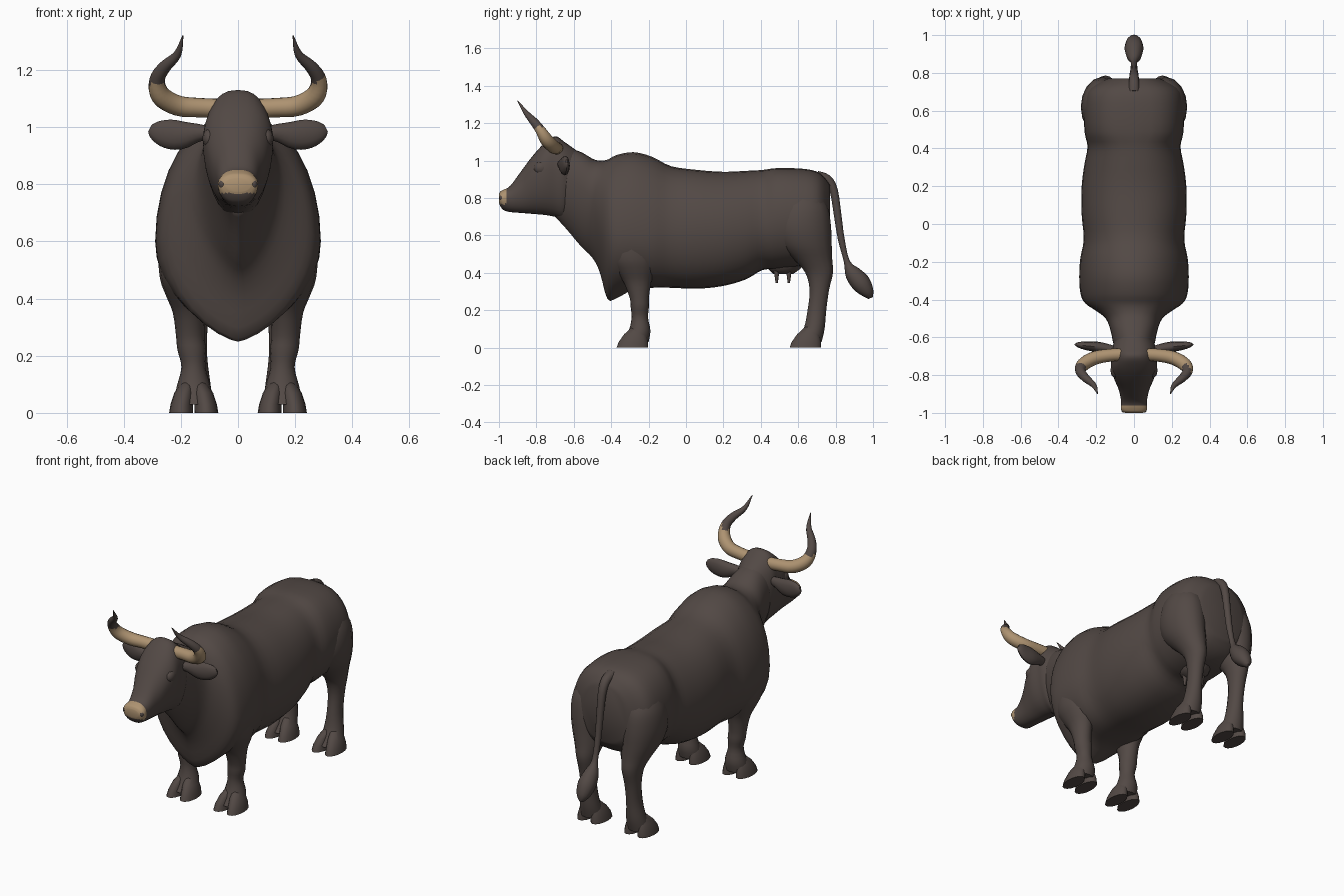
import bpy, bmesh, math
from mathutils import Vector


def material(name, rgb):
    m = bpy.data.materials.new(name)
    m.diffuse_color = (*rgb, 1)
    return m


HIDE = material("dark brown hide", (0.085, 0.066, 0.059))
TAN = material("tan horn", (0.42, 0.29, 0.165))


def spline(rows, steps):
    """Catmull-Rom interpolation of rows of numbers."""
    out = []
    for i in range(len(rows) - 1):
        a, b, c, d = (rows[min(max(i + k, 0), len(rows) - 1)] for k in (-1, 0, 1, 2))
        for j in range(steps):
            t = j / steps
            out.append([0.5 * (2 * q + (r - p) * t + (2 * p - 5 * q + 4 * r - s) * t * t
                               + (3 * q - p - 3 * r + s) * t ** 3)
                        for p, q, r, s in zip(a, b, c, d)])
    return out + [list(rows[-1])]


def skin(name, rings, side=1, tan_rule=None):
    """Skin a list of point rings, with capped ends."""
    bm = bmesh.new()
    loops = [[bm.verts.new((p[0] * side, p[1], p[2])) for p in r] for r in rings]
    n = len(loops[0])
    for a, b in zip(loops, loops[1:]):
        for i in range(n):
            bm.faces.new((a[i], a[(i + 1) % n], b[(i + 1) % n], b[i]))
    bm.faces.new(loops[0])
    bm.faces.new(loops[-1])
    bmesh.ops.recalc_face_normals(bm, faces=bm.faces)
    for f in bm.faces:
        f.smooth = True
        if tan_rule and tan_rule(f.calc_center_median()):
            f.material_index = 1
    me = bpy.data.meshes.new(name)
    bm.to_mesh(me)
    bm.free()
    me.materials.append(HIDE)
    me.materials.append(TAN)
    ob = bpy.data.objects.new(name, me)
    bpy.context.collection.objects.link(ob)
    bpy.context.view_layer.objects.active = ob
    ob.select_set(True)
    bpy.ops.object.shade_smooth_by_angle(angle=math.radians(50))
    ob.select_set(False)
    return ob


def cross(y, top, bot, mid, w, low, high=.8, n=32):
    """Upright cross-section; low and high set how pointed it is below and above."""
    pts = []
    for i in range(n):
        a = 2 * math.pi * i / n
        c, s = math.cos(a), math.sin(a)
        x = math.copysign(abs(c) ** (high if s > 0 else low), c) * w
        pts.append((x, y, mid + s * ((top - mid) if s > 0 else (mid - bot))))
    return pts


def level(z, x, y, rx, ry, n=16):
    """Horizontal elliptical section."""
    return [(x + rx * math.cos(2 * math.pi * i / n), y + ry * math.sin(2 * math.pi * i / n), z)
            for i in range(n)]


def tube(rows, up, n=12):
    """Sections across a path of (x, y, z, width, height)."""
    rings = []
    P = [Vector(r[:3]) for r in rows]
    for i, r in enumerate(rows):
        t = (P[min(i + 1, len(P) - 1)] - P[max(i - 1, 0)]).normalized()
        u = t.cross(Vector(up)).normalized()
        v = u.cross(t)
        rings.append([P[i] + u * r[3] * math.cos(2 * math.pi * k / n)
                      + v * r[4] * math.sin(2 * math.pi * k / n) for k in range(n)])
    return rings


# body with neck and brisket: y, top, bottom, widest height, half width, lower, upper shape
body = [(-.70, 1.08, .70, .93, .09, 1, .8), (-.64, 1.07, .635, .90, .108, 1.5, .8),
        (-.56, 1.045, .54, .86, .125, 1.5, .8), (-.50, 1.01, .48, .79, .15, 1.4, .85),
        (-.46, 1.00, .40, .70, .20, 1.35, .9), (-.42, 1.005, .26, .63, .258, 1.4, .95),
        (-.37, 1.03, .265, .60, .283, 1.35, .95), (-.28, 1.045, .31, .60, .29, 1, .95),
        (-.18, 1.02, .32, .60, .284, .8, .95), (-.08, .97, .32, .62, .266, .8, .9),
        (.06, .95, .315, .63, .278, .8, .88), (.20, .94, .33, .63, .277, .8, .88),
        (.32, .945, .365, .64, .262, .8, .88), (.41, .95, .415, .66, .246, .8, .82),
        (.49, .96, .42, .69, .262, .8, .66), (.64, .955, .44, .70, .264, .8, .68),
        (.72, .93, .48, .70, .235, .8, .72), (.77, .87, .54, .70, .14, .8, .8)]
skin("body", [cross(*r) for r in spline(body, 3)])

# head with tan nose
head = [(-.58, 1.05, .74, .93, .08, 1), (-.65, 1.10, .69, .95, .115, .9),
        (-.70, 1.13, .70, .95, .118, .9), (-.76, 1.09, .71, .95, .122, .9),
        (-.82, 1.025, .715, .91, .105, .9), (-.88, .945, .72, .84, .08, .8),
        (-.94, .865, .725, .80, .068, .8), (-.975, .845, .735, .80, .07, .8),
        (-.992, .835, .755, .80, .062, .8), (-1.0, .82, .775, .80, .045, .8)]
skin("head", [cross(*r) for r in spline(head, 4)],
     tan_rule=lambda c: c.y < -.962 and c.z > .768)

# legs: z, x, y, half width, half depth
front = [(.76, .18, -.30, .05, .06), (.66, .18, -.30, .08, .10), (.56, .18, -.295, .098, .13),
         (.47, .178, -.285, .095, .13), (.41, .175, -.272, .077, .105), (.35, .17, -.26, .058, .074),
         (.27, .167, -.25, .05, .052), (.22, .162, -.247, .05, .049), (.16, .156, -.247, .042, .044),
         (.09, .155, -.248, .06, .058), (.03, .155, -.27, .07, .07)]
hind = [(.86, .15, .62, .06, .07), (.76, .168, .625, .10, .13), (.65, .17, .62, .112, .155),
        (.55, .165, .637, .10, .142), (.47, .155, .68, .076, .102), (.40, .15, .712, .056, .074),
        (.31, .15, .713, .044, .052), (.20, .15, .70, .042, .05), (.10, .152, .685, .056, .056),
        (.03, .155, .655, .068, .07)]
for side, tag in ((1, "left"), (-1, "right")):
    for part, rows in (("front", front), ("hind", hind)):
        skin(f"{part}_leg_{tag}", [level(*r) for r in spline(rows, 3)], side)
        # cloven hoof halves
        y = rows[-1][2]
        for k, toe in ((-1, "inner"), (1, "outer")):
            x = .155 + .044 * k
            skin(f"{part}_{toe}_hoof_{tag}",
                 [level(.11, x - .024 * k, y + .015, .022, .035),
                  level(.07, x - .010 * k, y - .002, .034, .06),
                  level(.03, x - .002 * k, y - .012, .039, .078), level(0, x, y - .017, .042, .084)], side)

    # horn, tan at the root and dark at the tip
    horn = [(.05, -.69, 1.065, .034, .034), (.13, -.695, 1.068, .034, .034),
            (.21, -.71, 1.075, .036, .036), (.27, -.745, 1.11, .035, .035),
            (.283, -.78, 1.165, .027, .027), (.257, -.815, 1.21, .022, .022),
            (.212, -.855, 1.255, .014, .014), (.193, -.90, 1.32, .002, .002)]
    skin(f"horn_{tag}", tube(spline(horn, 4), (.3, 1, .3), 16), side,
         lambda c: c.z < 1.15 + .9 * max(0, c.x - .27) and c.y > -.815)

    # leaf-shaped ear
    ear = [(.09, -.67, .98, .02, .02), (.14, -.66, .98, .025, .032), (.20, -.65, .972, .028, .05),
           (.25, -.645, .977, .023, .05), (.29, -.64, .988, .016, .034), (.308, -.638, .996, .005, .014)]
    skin(f"ear_{tag}", tube(spline(ear, 3), (0, 0, 1)), side)

    # brow bulge and nostril
    for part, x, y, z, rx, ry, rz in (("brow", .098, -.775, .96, .026, .04, .035),
                                      ("nostril", .055, -.984, .80, .012, .014, .016)):
        angles = [math.pi * (i / 6 - .5) for i in range(7)]
        skin(f"{part}_{tag}", [level(z + rz * math.sin(a), x, y, rx * math.cos(a) + .001,
                                     ry * math.cos(a) + .001, 10) for a in angles], side)

    # teats
    for i, y in enumerate((.485, .55)):
        skin(f"teat_{i + 1}_{tag}", [level(.43, .035, y, .02, .022, 8), level(.39, .035, y, .011, .012, 8),
                                     level(.345, .036, y, .006, .006, 8)], side)

# udder
skin("udder", [level(.46, 0, .53, .09, .11), level(.42, 0, .525, .075, .085), level(.395, 0, .52, .045, .055)])

# tail with tuft
tail = [(0, .70, .92, .03, .025), (0, .755, .90, .027, .025), (0, .79, .84, .024, .022),
        (0, .812, .70, .02, .02), (0, .83, .58, .018, .018), (0, .86, .46, .018, .016),
        (0, .89, .40, .04, .042), (0, .935, .345, .05, .052), (0, .972, .295, .036, .034),
        (0, .987, .265, .01, .012)]
skin("tail", tube(spline(tail, 3), (0, 1, .4)))
